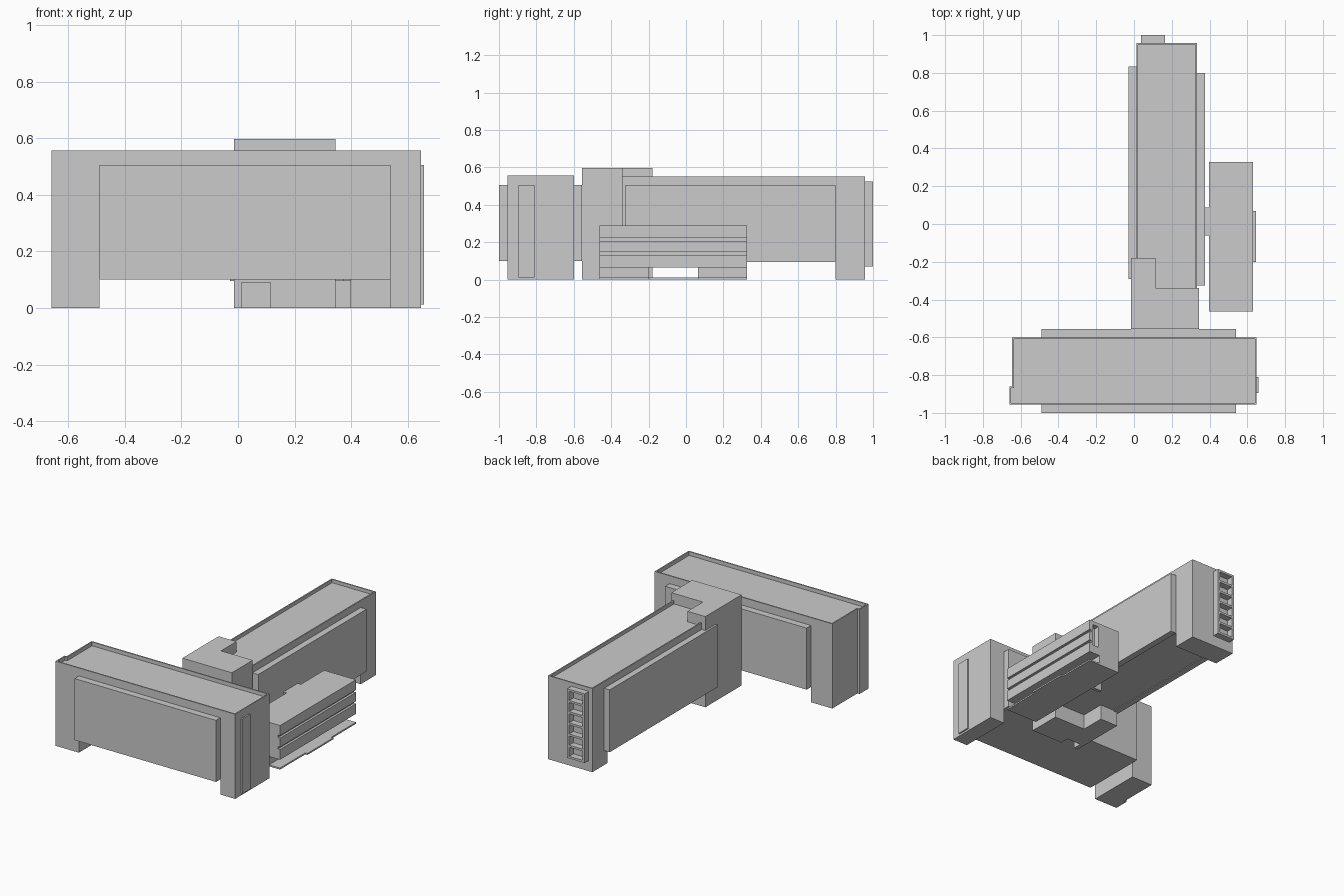
import bpy, bmesh
from mathutils import Vector

if "Cube" in bpy.data.objects:
    bpy.data.objects.remove(bpy.data.objects["Cube"])


def prism(name, pts, lo, hi, axis='z', recess=0.0):
    """Extrude a 2D profile along an axis; optionally sink the roof behind a parapet."""
    place = {'z': lambda a, b, c: (a, b, c),
             'y': lambda a, b, c: (a, c, b)}[axis]
    bm = bmesh.new()
    base = bm.faces.new([bm.verts.new(place(a, b, lo)) for a, b in pts])
    ext = bmesh.ops.extrude_face_region(bm, geom=[base])
    new = [g for g in ext['geom'] if isinstance(g, bmesh.types.BMVert)]
    bmesh.ops.translate(bm, verts=new, vec=Vector(place(0, 0, hi - lo)))
    bmesh.ops.recalc_face_normals(bm, faces=bm.faces)
    if recess:
        top = max(bm.faces, key=lambda f: f.calc_center_median().z)
        bmesh.ops.inset_region(bm, faces=[top], thickness=0.012)
        bmesh.ops.inset_region(bm, faces=[top], thickness=0.0002, depth=-recess)
    mesh = bpy.data.meshes.new(name)
    bm.to_mesh(mesh)
    bm.free()
    ob = bpy.data.objects.new(name, mesh)
    bpy.context.collection.objects.link(ob)
    return ob


def box(name, x0, x1, y0, y1, z0, z1, recess=0.0):
    return prism(name, [(x0, y0), (x1, y0), (x1, y1), (x0, y1)], z0, z1, recess=recess)


def cut(target, cutter):
    cutter.hide_render = True
    cutter.hide_set(True)
    mod = target.modifiers.new("cut", 'BOOLEAN')
    mod.operation = 'DIFFERENCE'
    mod.solver = 'EXACT'
    mod.object = cutter


# Front wing: raised slab with a stepped left end, standing on two end legs
end_step = [(-0.66, -0.955), (-0.49, -0.955), (-0.49, -0.6),
            (-0.645, -0.6), (-0.645, -0.86), (-0.66, -0.86)]
slab = [(0.648, -0.955) if p == 1 else (0.648, -0.6) if p == 2 else q
        for p, q in enumerate(end_step)]
prism("front_wing", slab, 0.1, 0.557, recess=0.025)
prism("front_wing_left_leg", end_step, 0, 0.1)
box("front_wing_right_leg", 0.54, 0.648, -0.955, -0.6, 0, 0.1)
box("front_wing_end_strip", 0.648, 0.658, -0.895, -0.81, 0.012, 0.505)
for side, y0 in (("front", -1.0), ("back", -0.6)):
    box(f"front_wing_{side}_facade", -0.49, 0.54, y0, y0 + 0.045, 0.1, 0.505)

# Stair tower linking the wings, with a doorway at its foot
tower = prism("stair_tower", [(-0.015, -0.6), (0.345, -0.6), (0.345, -0.34),
                              (0.115, -0.34), (0.115, -0.18), (-0.015, -0.18)], 0, 0.1)
tower.name = "stair_tower_base"
prism("stair_tower", [(-0.015, -0.557), (0.345, -0.557), (0.345, -0.34),
                      (0.115, -0.34), (0.115, -0.18), (-0.015, -0.18)], 0.1, 0.597)
cut(tower, box("doorway_cutter", 0.012, 0.115, -0.65, -0.5, -0.05, 0.09))
for v in tower.data.vertices:
    if v.co.y < -0.58:
        v.co.y = -0.557

# Rear wing: long raised slab with a leg at the far end
box("rear_wing", 0.012, 0.333, -0.36, 0.957, 0.1, 0.55, recess=0.022)
box("rear_wing_leg", 0.012, 0.333, 0.8, 0.957, 0, 0.1)
box("rear_wing_right_facade", 0.333, 0.375, -0.325, 0.8, 0.095, 0.505)
box("rear_wing_left_facade", -0.028, 0.012, -0.29, 0.833, 0.095, 0.505)

# Balcony stack on the rear end: two posts and seven floors
for side, x0 in (("left", 0.038), ("right", 0.15)):
    box(f"balcony_{side}_post", x0, x0 + 0.015, 0.957, 1.0, 0.07, 0.525)
for i in range(7):
    z = 0.07 + i * 0.0735
    box(f"balcony_floor_{i + 1}", 0.053, 0.15, 0.957, 1.0, z, z + 0.014)

# Low annex: ribbed right face, extruded along its length
ribs = [(0.398, 0.065), (0.63, 0.065)]
for z in (0.14, 0.215):
    ribs += [(0.63, z - 0.008), (0.615, z - 0.008), (0.615, z + 0.008), (0.63, z + 0.008)]
ribs += [(0.63, 0.29), (0.398, 0.29)]
annex = prism("annex", ribs, -0.463, 0.327, 'y')
cut(annex, box("annex_window_cutter", 0.56, 0.605, 0.29, 0.36, 0.12, 0.265))

# Annex ground floor, base plate with entrance step, and connector to rear wing
box("annex_ground_floor_front", 0.398, 0.55, -0.463, -0.2, 0, 0.065)
box("annex_ground_floor_rear", 0.398, 0.55, 0.065, 0.327, 0, 0.065)
prism("annex_base_plate", [(0.398, -0.463), (0.63, -0.463), (0.63, -0.2), (0.645, -0.2),
                           (0.645, 0.07), (0.63, 0.07), (0.63, 0.327), (0.398, 0.327)], 0, 0.01)
box("connector", 0.333, 0.398, -0.062, 0.087, 0.095, 0.29)
box("connector_wall", 0.333, 0.398, 0.065, 0.087, 0, 0.095)
